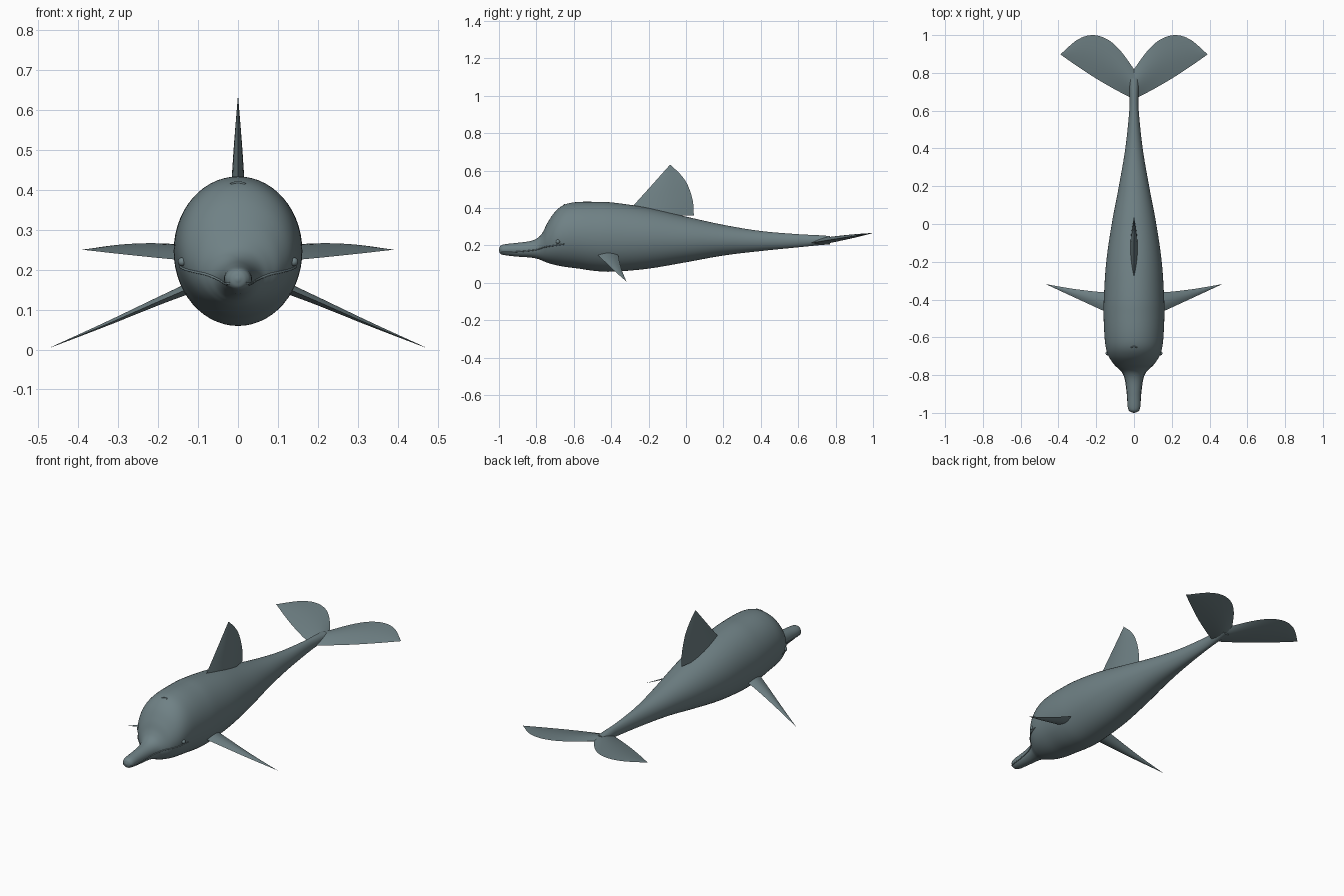
import bpy, bmesh, math
from mathutils import Vector

if "Cube" in bpy.data.objects:
    bpy.data.objects.remove(bpy.data.objects["Cube"])

skin = bpy.data.materials.new("slate grey skin")
skin.use_nodes = True
COLOUR = (0.16, 0.22, 0.235, 1)
skin.diffuse_color = COLOUR
skin.node_tree.nodes["Principled BSDF"].inputs["Base Color"].default_value = COLOUR


def spline(points, t):
    """Smooth curve through points of any dimension, t from 0 to 1."""
    p = [Vector(q) for q in points]
    f = t * (len(p) - 1)
    i = min(int(f), len(p) - 2)
    f -= i
    b, c = p[i], p[i + 1]
    a = p[i - 1] if i else b * 2 - c
    d = p[i + 2] if i + 2 < len(p) else c * 2 - b
    return (b * 2 + (c - a) * f + (a * 2 - b * 5 + c * 4 - d) * f**2
            + (b * 3 - a - c * 3 + d) * f**3) / 2


def finish(bm, name):
    bmesh.ops.recalc_face_normals(bm, faces=bm.faces)
    for f in bm.faces:
        f.smooth = True
    mesh = bpy.data.meshes.new(name)
    bm.to_mesh(mesh)
    bm.free()
    mesh.materials.append(skin)
    ob = bpy.data.objects.new(name, mesh)
    bpy.context.collection.objects.link(ob)
    return ob


def skin_rings(bm, rings):
    n = len(rings[0])
    for a, b in zip(rings, rings[1:]):
        for j in range(n):
            bm.faces.new((a[j], a[(j + 1) % n], b[(j + 1) % n], b[j]))


# Body stations: y, bottom z, top z, half width
BODY = [(-1.0, .172, .18, .004), (-.992, .155, .197, .022), (-.97, .148, .206, .033),
        (-.9, .14, .214, .037), (-.83, .135, .224, .045), (-.79, .127, .242, .058),
        (-.765, .117, .272, .08), (-.74, .107, .322, .107), (-.7, .096, .38, .135),
        (-.65, .086, .418, .15), (-.58, .077, .432, .157), (-.48, .063, .433, .161),
        (-.38, .06, .428, .159), (-.2, .076, .4, .147), (0, .11, .354, .118),
        (.2, .146, .31, .08), (.4, .17, .277, .046), (.6, .19, .26, .025),
        (.7, .2, .255, .024), (.77, .206, .25, .027)]
SIDES, RINGS = 56, 110


def build_body():
    bm = bmesh.new()
    rings = []
    for i in range(RINGS):
        y, lo, hi, w = spline_body(i / (RINGS - 1))
        ring = []
        for j in range(SIDES):
            a = math.tau * j / SIDES
            ring.append(bm.verts.new((w * math.cos(a), y,
                                      (lo + hi) / 2 + (hi - lo) / 2 * math.sin(a))))
        rings.append(ring)
    skin_rings(bm, rings)
    bm.faces.new(rings[0])
    tail = bm.faces.new(rings[-1])
    for e in tail.edges:
        e.smooth = False
    return finish(bm, "body")


def spline_body(t):
    return spline([Vector(s) for s in BODY], t)


def section(y):
    """Body section at a given y."""
    a, b = 0.0, 1.0
    for _ in range(30):
        m = (a + b) / 2
        a, b = (m, b) if spline_body(m)[0] < y else (a, m)
    return spline_body(a)


def side_point(y, z, side):
    _, lo, hi, w = section(y)
    k = (z - (lo + hi) / 2) / ((hi - lo) / 2)
    return Vector((side * w * math.sqrt(max(0, 1 - k * k)), y, z))


def build_fin(name, lead, trail, normal, thick, side=1, spans=28, chords=12):
    """Lens-section blade between a leading and a trailing edge."""
    bm = bmesh.new()
    normal = Vector(normal).normalized()
    rings = []
    for i in range(spans + 1):
        t = i / spans
        a, b = spline(lead, t), spline(trail, t)
        h = thick * (1 - t) + 0.0005
        ring = []
        for k in range(2 * chords):
            u = k / chords if k <= chords else 2 - k / chords
            lift = h * math.sin(math.pi * u) * (1 if k <= chords else -1)
            p = a.lerp(b, u) + normal * lift
            ring.append(bm.verts.new((p.x * side, p.y, p.z)))
        rings.append(ring)
    skin_rings(bm, rings)
    # Crisp leading and trailing edges
    for a, b in zip(rings, rings[1:]):
        for k in (0, chords):
            bm.edges.get((a[k], b[k])).smooth = False
    root = bm.faces.new(rings[0])
    for e in root.edges:
        e.smooth = False
    bmesh.ops.remove_doubles(bm, verts=bm.verts, dist=0.0002)
    return finish(bm, name)


def build_line(name, points, radius):
    """Thin rounded crease following points."""
    curve = bpy.data.curves.new(name, "CURVE")
    curve.dimensions = "3D"
    curve.bevel_depth = radius
    curve.bevel_resolution = 2
    s = curve.splines.new("POLY")
    s.points.add(len(points) - 1)
    for q, p in zip(s.points, points):
        q.co = (*p, 1)
    curve.materials.append(skin)
    ob = bpy.data.objects.new(name, curve)
    bpy.context.collection.objects.link(ob)


build_body()

# Dorsal fin
build_fin("dorsal_fin",
          [(0, -.33, .36), (0, -.21, .492), (0, -.085, .632)],
          [(0, .042, .36), (0, .036, .44), (0, .008, .525), (0, -.032, .582), (0, -.085, .632)],
          (1, 0, 0), .02)


def fluke_edge(points):
    return [(x, y, .212 + (y - .66) * .16) for x, y in points]


for side, label in ((1, "left"), (-1, "right")):
    # Flippers
    build_fin(label + "_flipper",
              [(.1, -.487, .163), (.2, -.442, .12), (.33, -.382, .063), (.468, -.318, .006)],
              [(.1, -.365, .163), (.2, -.358, .122), (.33, -.342, .065), (.468, -.318, .006)],
              (.4, 0, 1), .014, side)
    # Tail flukes
    build_fin(label + "_tail_fluke",
              fluke_edge([(0, .66), (.1, .712), (.2, .77), (.3, .835), (.39, .898)]),
              fluke_edge([(0, .82), (.07, .915), (.14, .977), (.22, 1.0), (.3, .975), (.39, .898)]),
              (0, -.16, 1), .017, side)
    # Mouth crease
    mouth = [(-.992, .166), (-.96, .164), (-.88, .168), (-.8, .177), (-.75, .192), (-.65, .207)]
    path = [spline(mouth, i / 40) for i in range(41)]
    build_line(label + "_mouth_line", [side_point(y, z, side) for y, z in path], .003)
    # Eyes
    bm = bmesh.new()
    bmesh.ops.create_uvsphere(bm, u_segments=16, v_segments=10, radius=.011)
    eye = finish(bm, label + "_eye")
    eye.location = side_point(-.685, .22, side)

# Blowhole arc on top of the head
arc = []
for i in range(13):
    x = .018 * (i / 6 - 1)
    y = -.655 - 20 * (x * x - .0003)
    _, lo, hi, w = section(y)
    arc.append((x, y, (lo + hi) / 2 + (hi - lo) / 2 * math.sqrt(1 - (x / w) ** 2)))
build_line("blowhole", arc, .003)
